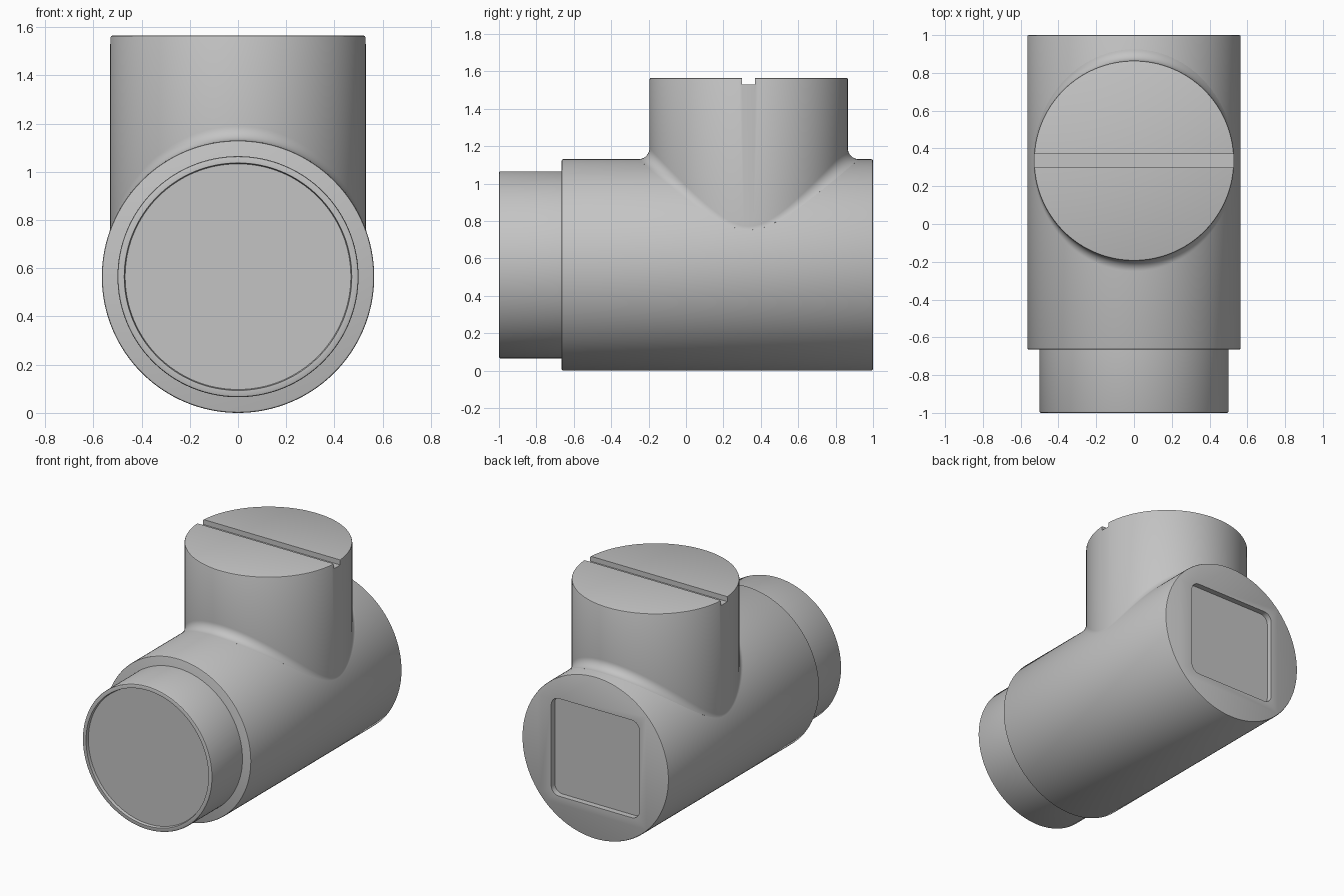
import bpy, bmesh, math
from mathutils import Vector

if "Cube" in bpy.data.objects:
    bpy.data.objects.remove(bpy.data.objects["Cube"])

N = 128                 # segments around
R, RB, FIL = 0.565, 0.53, 0.06   # run radius, branch radius, fillet radius
BY = 0.335              # branch centre along the run
TOP = 1.565
BEV = 0.008

grey = bpy.data.materials.new("grey")
grey.diffuse_color = (0.55, 0.55, 0.55, 1)
grey.use_nodes = True
grey.node_tree.nodes["Principled BSDF"].inputs["Base Color"].default_value = grey.diffuse_color


def loft(name, rings):
    """Skin a list of closed rings and cap both ends."""
    bm = bmesh.new()
    loops = [[bm.verts.new(p) for p in ring] for ring in rings]
    for a, b in zip(loops, loops[1:]):
        for i in range(N):
            j = (i + 1) % N
            bm.faces.new((a[i], a[j], b[j], b[i]))
    bm.faces.new(loops[0])
    bm.faces.new(loops[-1])
    bmesh.ops.recalc_face_normals(bm, faces=bm.faces)
    me = bpy.data.meshes.new(name)
    bm.to_mesh(me)
    bm.free()
    ob = bpy.data.objects.new(name, me)
    bpy.context.collection.objects.link(ob)
    me.materials.append(grey)
    return ob


def angles():
    return [2 * math.pi * i / N for i in range(N)]


def lathe_y(name, profile):
    """Turn (radius, y) points about the horizontal axis."""
    return loft(name, [[(r * math.cos(a), y, R + r * math.sin(a)) for a in angles()]
                       for r, y in profile])


def cut(ob, size, loc, round_y=0.0):
    """Subtract a box, optionally with corners rounded about y."""
    bpy.ops.mesh.primitive_cube_add(size=1, location=loc)
    box = bpy.context.object
    bm = bmesh.new()
    bm.from_mesh(box.data)
    bmesh.ops.scale(bm, vec=size, verts=bm.verts)
    if round_y:
        edges = [e for e in bm.edges if abs(e.verts[0].co.y - e.verts[1].co.y) > 1e-4]
        bmesh.ops.bevel(bm, geom=edges, offset=round_y, segments=8,
                        profile=0.5, affect='EDGES')
    bm.to_mesh(box.data)
    bm.free()
    box.data.materials.append(grey)
    mod = ob.modifiers.new("cut", 'BOOLEAN')
    mod.operation, mod.solver, mod.object = 'DIFFERENCE', 'EXACT', box
    bpy.context.view_layer.objects.active = ob
    bpy.ops.object.modifier_apply(modifier=mod.name)
    bpy.data.objects.remove(box, do_unlink=True)


# Main run with a rounded square recess in the back face
body = lathe_y("main_pipe", [(R - BEV, -0.665), (R - BEV * 0.3, -0.665 + BEV * 0.3),
                             (R, -0.665 + BEV), (R, 1 - BEV),
                             (R - BEV * 0.3, 1 - BEV * 0.3), (R - BEV, 1)])
cut(body, (0.68, 0.08, 0.68), (0, 1, R), 0.06)

# Narrow spigot with a shallow round recess in its front face
spigot = lathe_y("spigot", [(0.5, -0.6), (0.5, -1 + BEV), (0.5 - BEV * 0.3, -1 + BEV * 0.3),
                            (0.5 - BEV, -1), (0.472, -1), (0.468, -0.98)])

# Upright branch, flaring into the run with a rolling-ball fillet
STEPS = 10
rings = [[] for _ in range(STEPS + 5)]
for a in angles():
    c, s = math.cos(a), math.sin(a)
    ball = Vector(((RB + FIL) * c, (RB + FIL) * s, 0))
    ball.z = math.sqrt((R + FIL) ** 2 - ball.x ** 2)
    to_branch = Vector((-c, -s, 0))
    to_run = Vector((-ball.x, 0, -ball.z)).normalized()
    column = [Vector((0.35 * c, 0.35 * s, 0))]
    column += [ball + FIL * to_run.slerp(to_branch, k / STEPS) for k in range(STEPS + 1)]
    column += [Vector((r * c, r * s, z - R)) for r, z in
               ((RB, TOP - BEV), (RB - BEV * 0.3, TOP - BEV * 0.3), (RB - BEV, TOP))]
    for ring, p in zip(rings, column):
        ring.append(p + Vector((0, BY, R)))
branch = loft("branch", rings)

# Slot across the branch cap
cut(branch, (1.4, 0.07, 0.07), (0, BY, TOP))

for ob in (body, spigot, branch):
    bpy.ops.object.select_all(action='DESELECT')
    ob.select_set(True)
    bpy.context.view_layer.objects.active = ob
    bpy.ops.object.shade_smooth_by_angle(angle=math.radians(30))
